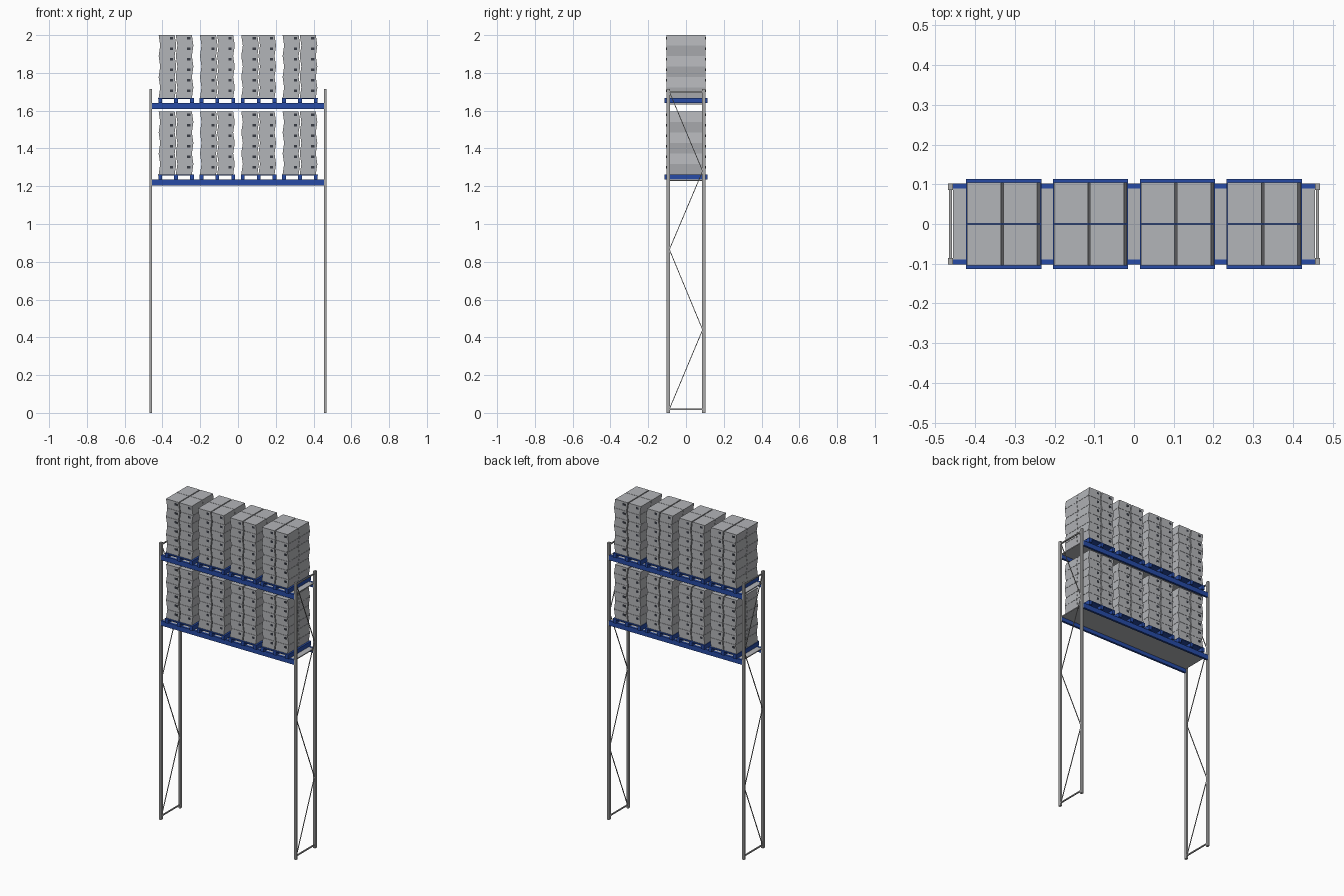
import bpy, bmesh
from mathutils import Vector, Matrix

if "Cube" in bpy.data.objects:
    bpy.data.objects.remove(bpy.data.objects["Cube"])


def material(name, rgb):
    m = bpy.data.materials.new(name)
    m.use_nodes = True
    m.diffuse_color = (*rgb, 1)
    bsdf = m.node_tree.nodes["Principled BSDF"]
    bsdf.inputs["Base Color"].default_value = (*rgb, 1)
    bsdf.inputs["Roughness"].default_value = 0.6
    return m


BLUE = material("blue", (0.02, 0.07, 0.38))
STEEL = material("steel grey", (0.4, 0.4, 0.4))
CARTON = material("carton grey", (0.45, 0.46, 0.48))
DARK = material("dark hole", (0.04, 0.045, 0.06))


def block(bm, centre, size, mat=0, lean=0.0):
    """Add a box; lean shifts its bottom by +lean and its top by -lean in x."""
    verts = bmesh.ops.create_cube(bm, size=1)["verts"]
    for v in verts:
        shift = -2 * lean * v.co.z
        v.co = Vector(centre) + v.co * Vector(size)
        v.co.x += shift
    for f in {f for v in verts for f in v.link_faces}:
        f.material_index = mat


def rod(bm, a, b, thick):
    """Add a thin square bar from a to b."""
    a, b = Vector(a), Vector(b)
    d = b - a
    place = (Matrix.Translation((a + b) / 2) @ d.to_track_quat("Z", "Y").to_matrix().to_4x4()
             @ Matrix.Diagonal((thick, thick, d.length, 1)))
    bmesh.ops.create_cube(bm, size=1, matrix=place)


def finish(bm, name, *mats):
    mesh = bpy.data.meshes.new(name)
    bm.to_mesh(mesh)
    bm.free()
    for m in mats:
        mesh.materials.append(m)
    bpy.context.collection.objects.link(bpy.data.objects.new(name, mesh))


# End frames: two posts, struts and zigzag bracing
POST_X, POST_Y, POST_H = 0.462, 0.094, 1.715
ZIGZAG = [0.02, 0.44, 0.865, 1.28, 1.70]
for side, label in ((-1, "right"), (1, "left")):
    x = side * POST_X
    bm = bmesh.new()
    for y in (-POST_Y, POST_Y):
        block(bm, (x, y, POST_H / 2), (0.013, 0.017, POST_H))
    finish(bm, label + "_posts", STEEL)

    bm = bmesh.new()
    for z in (ZIGZAG[0], ZIGZAG[-1]):
        rod(bm, (x, -POST_Y, z), (x, POST_Y, z), 0.007)
    for i in range(len(ZIGZAG) - 1):
        y = -0.088 if i % 2 == 0 else 0.088
        rod(bm, (x, y, ZIGZAG[i]), (x, -y, ZIGZAG[i + 1]), 0.004)
    finish(bm, label + "_bracing", STEEL)

# Loaded levels
BEAM_H, PALLET_H, DECK = 0.03, 0.027, 0.006
PALLET_W, PALLET_D = 0.189, 0.226
LAYERS, STEP = 6, 0.0556
BOX_W, BOX_D = 0.085, 0.103

for level, top in (("lower", 1.235), ("upper", 1.64)):
    # Long beams and the shelf between them
    bm = bmesh.new()
    for y in (-0.096, 0.096):
        block(bm, (0, y, top - BEAM_H / 2), (0.912, 0.013, BEAM_H))
    finish(bm, level + "_beams", BLUE)
    bm = bmesh.new()
    block(bm, (0, 0, top - 0.004), (0.912, 0.18, 0.006))
    finish(bm, level + "_shelf", CARTON)

    for n in range(4):
        px = (n - 1.5) * 0.2187
        # Pallet: deck on three runners
        bm = bmesh.new()
        block(bm, (px, 0, top + PALLET_H - DECK / 2), (PALLET_W, PALLET_D, DECK))
        for k in (-1, 0, 1):
            block(bm, (px + k * 0.084, 0, top + (PALLET_H - DECK) / 2),
                  (0.02, PALLET_D, PALLET_H - DECK))
        finish(bm, f"{level}_pallet_{n + 1}", BLUE)

        # Cartons, two by two, with a hand hole on each outer face
        bm = bmesh.new()
        for layer in range(LAYERS):
            z = top + PALLET_H + (layer + 0.5) * STEP
            lean = 0.004 if layer % 2 else -0.004
            for sx in (-1, 1):
                for sy in (-1, 1):
                    x = px + sx * 0.0455
                    y = sy * (BOX_D / 2 + 0.001)
                    block(bm, (x, y, z), (BOX_W, BOX_D, STEP - 0.0012), 0, lean)
                    block(bm, (x - sy * 0.022, sy * (BOX_D + 0.001), z + 0.01),
                          (0.017, 0.002, 0.013), 1)
        finish(bm, f"{level}_cartons_{n + 1}", CARTON, DARK)
